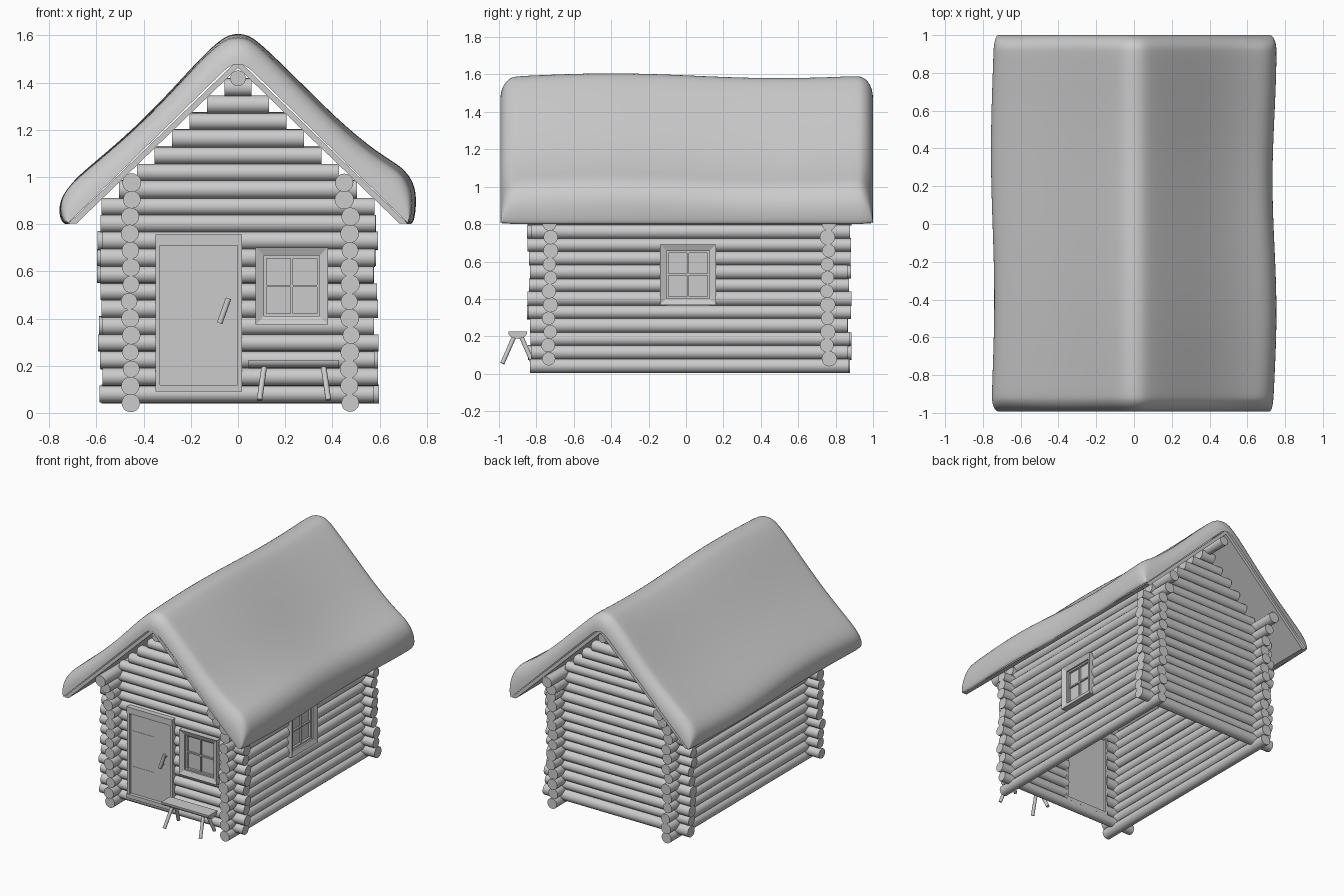
import bpy, bmesh, math, random
from mathutils import Vector, Matrix

if "Cube" in bpy.data.objects:
    bpy.data.objects.remove(bpy.data.objects["Cube"])

random.seed(4)
J = lambda a: random.uniform(-a, a)

def finish(bm, name, angle=None):
    bmesh.ops.recalc_face_normals(bm, faces=bm.faces)
    me = bpy.data.meshes.new(name)
    bm.to_mesh(me)
    bm.free()
    ob = bpy.data.objects.new(name, me)
    bpy.context.collection.objects.link(ob)
    if angle:
        bpy.ops.object.select_all(action='DESELECT')
        ob.select_set(True)
        bpy.context.view_layer.objects.active = ob
        bpy.ops.object.shade_smooth_by_angle(angle=math.radians(angle))
    return ob

def rod(bm, a, b, r, r2=None, n=20):
    a, b = Vector(a), Vector(b)
    d = b - a
    m = Matrix.Translation((a + b) / 2) @ d.to_track_quat('Z', 'Y').to_matrix().to_4x4()
    bmesh.ops.create_cone(bm, cap_ends=True, segments=n, radius1=r, radius2=r2 or r, depth=d.length, matrix=m)

def box(bm, lo, hi):
    lo, hi = Vector(lo), Vector(hi)
    m = Matrix.Translation((lo + hi) / 2) @ Matrix.Diagonal((*(hi - lo), 1))
    bmesh.ops.create_cube(bm, size=1, matrix=m)

def spans(a, b, z, holes):
    """Cut the span a..b where an opening crosses height z."""
    out = []
    for h0, h1, z0, z1 in holes:
        if z0 < z < z1:
            out.append((a, h0))
            a = h1
    return out + [(a, b)]

def prism(bm, pts, axis, lo, hi):
    """Extrude a 2D profile along x (axis 0) or y (axis 1)."""
    put = (lambda p, t: (t, *p)) if axis == 0 else (lambda p, t: (p[0], t, p[1]))
    A, B = [[bm.verts.new(put(p, t)) for p in pts] for t in (lo, hi)]
    n = len(pts)
    for i in range(n):
        bm.faces.new((A[i], A[(i + 1) % n], B[(i + 1) % n], B[i]))
    bm.faces.new(A)
    bm.faces.new(B)

# Front and back walls with gables
DOOR, WINDOW = (-0.337, 0.005, 0.11, 0.72), (0.11, 0.345, 0.41, 0.66)
for name, y, holes in (("front_wall_logs", -0.73, (DOOR, WINDOW)), ("back_wall_logs", 0.76, ())):
    bm = bmesh.new()
    for i in range(19):
        z = 0.08 + i * 0.0722
        half = min(0.585, (1.435 - z) * 1.03)
        j = 0.013 if half == 0.585 else 0
        yy, r = y + J(0.008), 0.038 + J(0.003)
        for a, b in spans(-half + J(j), half + J(j), z, holes):
            rod(bm, (a, yy, z), (b, yy, z), r)
    finish(bm, name, 40)

# Side walls
for name, x, holes in (("left_wall_logs", -0.458, ()), ("right_wall_logs", 0.475, ((-0.105, 0.125, 0.4, 0.655),))):
    bm = bmesh.new()
    for i in range(14):
        z = 0.042 + i * 0.0718
        xx, r = x + J(0.006), 0.038 + J(0.003)
        y0, y1 = -0.84 + J(0.012), 0.875 + J(0.012)
        if i > 11:
            xx = math.copysign(0.45, x)
            y0, y1 = (-0.89, 0.92) if i == 12 else (-0.95, 0.97)
        for a, b in spans(y0, y1, z, holes):
            rod(bm, (xx, a, z), (xx, b, z), r)
    finish(bm, name, 40)

# Ridge pole
bm = bmesh.new()
rod(bm, (0, -0.95, 1.418), (0, 0.97, 1.418), 0.033)
finish(bm, "ridge_pole", 40)

# Roof boards
bm = bmesh.new()
prism(bm, [(-0.72, 0.802), (0, 1.496), (0.72, 0.802), (0.685, 0.802), (0, 1.463), (-0.685, 0.802)], 1, -0.985, 0.99)
finish(bm, "roof_boards")

# Snow blanket: cross-section swelling from the boards, rounded at both ends
SNOW = [(-0.72, 0.80), (-0.735, 0.805), (-0.752, 0.86), (-0.745, 0.925), (-0.70, 0.985), (-0.61, 1.06),
        (-0.45, 1.195), (-0.30, 1.345), (-0.15, 1.51), (-0.075, 1.575), (-0.03, 1.6), (0.03, 1.6),
        (0.075, 1.575), (0.15, 1.505), (0.30, 1.355), (0.45, 1.205), (0.60, 1.085), (0.69, 1.035),
        (0.735, 0.97), (0.748, 0.90), (0.735, 0.805), (0.72, 0.80)]
bm = bmesh.new()
R = 0.085
ends = [(1 - math.cos(t * math.pi / 10)) * R for t in range(6)]
ys = [-0.992 + e for e in ends] + [-0.907 + 1.822 * k / 14 for k in range(1, 14)] + [1.0 - e for e in reversed(ends)]
rows = []
for y in ys:
    e = min(y + 0.992, 1.0 - y, R)
    f = math.sqrt(max(0, 1 - (1 - e / R) ** 2))
    row = []
    for x, z in SNOW:
        bx = max(-0.72, min(0.72, x * 0.98))
        bz = 1.508 - abs(bx) * 0.977
        side = abs(x) / 0.75
        dx = (0.011 * math.sin(4.5 * y - 2.6) if x > 0 else 0.009 * math.cos(4 * y + 1.6)) * side
        dz = 0.013 * math.cos((y + 0.4) * 3.5) - 0.006
        if z < 0.82:
            dz = 0
        row.append(bm.verts.new((bx + (x + dx - bx) * f, y, bz + (z + dz - bz) * f)))
    rows.append(row)
for p, q in zip(rows, rows[1:]):
    for i in range(len(SNOW) - 1):
        bm.faces.new((p[i], p[i + 1], q[i + 1], q[i]))
for f in bm.faces:
    f.smooth = True
snow = finish(bm, "roof_snow")
snow.modifiers.new("Smooth", 'SUBSURF').levels = 2
snow.modifiers["Smooth"].render_levels = 2

# Door: panel, frame, hinges, handle
bm = bmesh.new()
box(bm, (-0.337, -0.765, 0.115), (0.003, -0.715, 0.712))
finish(bm, "door_panel")
bm = bmesh.new()
box(bm, (-0.35, -0.79, 0.71), (0.018, -0.70, 0.755))
box(bm, (-0.35, -0.79, 0.09), (0.018, -0.70, 0.118))
for x in (-0.35, -0.002):
    box(bm, (x, -0.785, 0.118), (x + 0.02, -0.70, 0.71))
finish(bm, "door_frame")
bm = bmesh.new()
for z in (0.31, 0.57):
    box(bm, (-0.328, -0.767, z - 0.009), (-0.14, -0.763, z + 0.009))
finish(bm, "door_hinges")
bm = bmesh.new()
a, b = (-0.078, -0.793, 0.38), (-0.04, -0.793, 0.485)
rod(bm, a, b, 0.012, n=12)
for t in (0.2, 0.8):
    p = Vector(a).lerp(Vector(b), t)
    rod(bm, p, p + Vector((0, 0.035, 0)), 0.008, n=10)
finish(bm, "door_handle", 40)

# Windows: mitred frame, inner sash, glazing bars, pane (local x right, z up, -y outward)
def window(name, m, w, h):
    bm = bmesh.new()
    def ring_frame(rings):
        loops = [[bm.verts.new((sx * (w - i), y, sz * (h - i))) for sx, sz in ((-1, -1), (1, -1), (1, 1), (-1, 1))]
                 for i, y in rings]
        for p, q in zip(loops, loops[1:] + loops[:1]):
            for k in range(4):
                bm.faces.new((p[k], p[(k + 1) % 4], q[(k + 1) % 4], q[k]))
    ring_frame([(0, 0.045), (0, -0.018), (0.035, -0.004), (0.035, 0.045)])
    ring_frame([(0.034, 0.045), (0.034, 0.008), (0.046, 0.008), (0.046, 0.045)])
    box(bm, (-0.005, 0.012, 0.045 - h), (0.005, 0.028, h - 0.045))
    box(bm, (0.045 - w, 0.012, -0.005), (w - 0.045, 0.028, 0.005))
    box(bm, (0.04 - w, 0.024, 0.04 - h), (w - 0.04, 0.03, h - 0.04))
    bm.transform(m)
    finish(bm, name)

window("front_window", Matrix.Translation((0.228, -0.772, 0.538)), 0.153, 0.163)
window("side_window", Matrix.Translation((0.517, 0.01, 0.53)) @ Matrix.Rotation(math.pi / 2, 4, 'Z'), 0.15, 0.162)

# Bench: half-log seat on splayed legs
bm = bmesh.new()
arc = [(-0.9 + 0.05 * math.cos(t), 0.218 - 0.03 * math.sin(t)) for t in [math.pi * k / 8 for k in range(9)]]
prism(bm, [(-0.85, 0.225)] + arc + [(-0.95, 0.225)], 0, 0.045, 0.428)
finish(bm, "bench_seat", 40)
bm = bmesh.new()
for sx in (-1, 1):
    for sy in (-1, 1):
        rod(bm, (0.237 + sx * 0.146, -0.9 + sy * 0.082, 0.055), (0.237 + sx * 0.125, -0.9 + sy * 0.018, 0.2), 0.012, n=12)
finish(bm, "bench_legs", 40)
